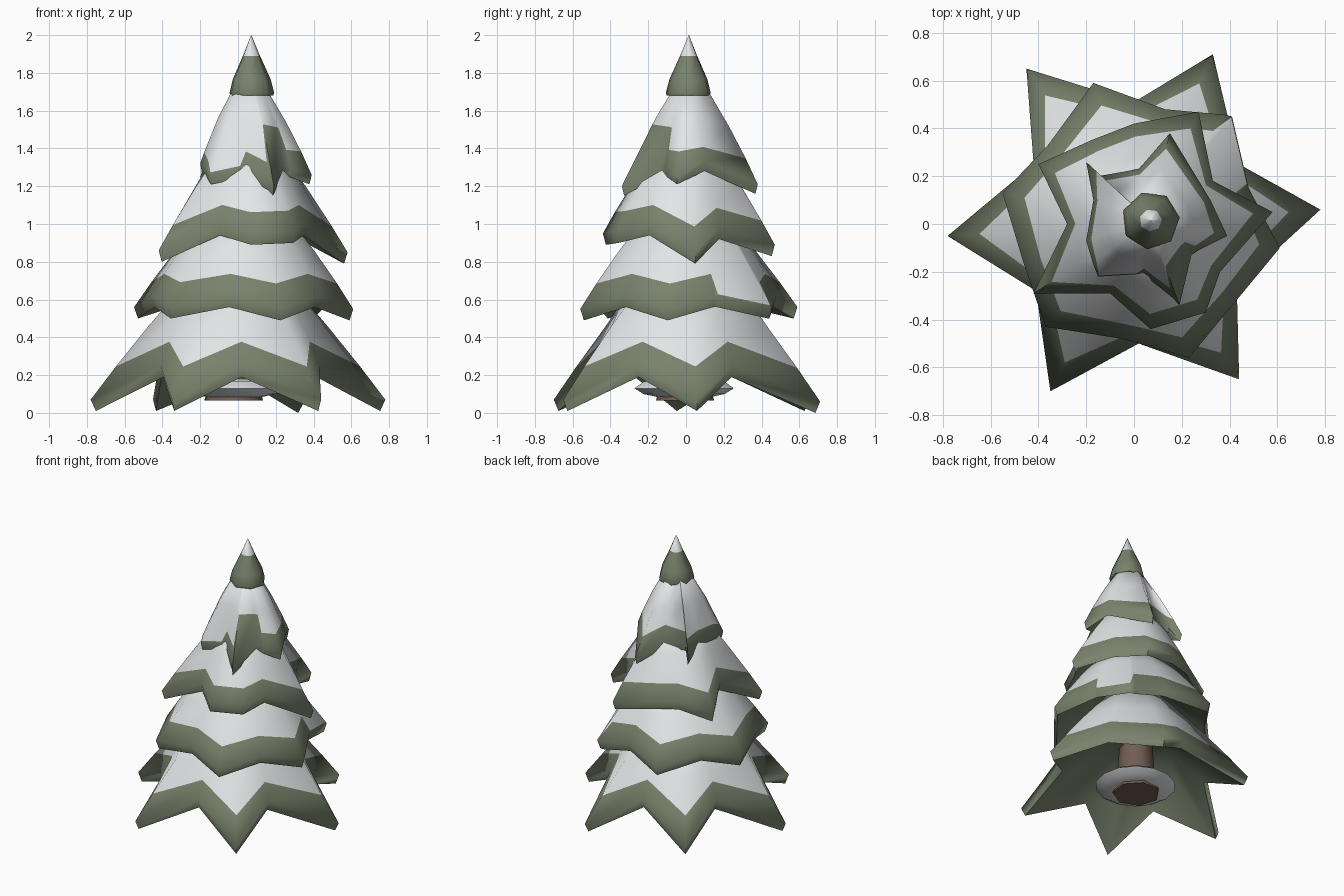
import bpy, bmesh
from math import cos, sin, tau
from mathutils import Vector

cube = bpy.data.objects.get("Cube")
if cube:
    bpy.data.objects.remove(cube, do_unlink=True)


def make_material(name, rgb):
    mat = bpy.data.materials.new(name)
    mat.use_nodes = True
    color = (*rgb, 1)
    mat.diffuse_color = color
    bsdf = mat.node_tree.nodes["Principled BSDF"]
    bsdf.inputs["Base Color"].default_value = color
    bsdf.inputs["Roughness"].default_value = 0.9
    return mat


needle_green = make_material("needle_green", (.19, .225, .15))
snow_white = make_material("snow_white", (.8, .81, .83))
bark_brown = make_material("bark_brown", (.16, .11, .085))


def loft(name, rings, band_materials, materials, angle=1.45):
    """Join equal-length rings with quads, cap both ends, colour each band."""
    bm = bmesh.new()
    rows = [[bm.verts.new(p) for p in ring] for ring in rings]
    count = len(rows[0])
    for lower, upper, slot in zip(rows, rows[1:], band_materials):
        for i in range(count):
            j = (i + 1) % count
            face = bm.faces.new((lower[i], lower[j], upper[j], upper[i]))
            face.material_index = slot
    bottom = bm.faces.new(rows[0][::-1])
    bottom.material_index = band_materials[0]
    top = bm.faces.new(rows[-1])
    top.material_index = band_materials[-1]
    bmesh.ops.triangulate(bm, faces=[bottom, top])
    mesh = bpy.data.meshes.new(name)
    bm.to_mesh(mesh)
    bm.free()
    for mat in materials:
        mesh.materials.append(mat)
    obj = bpy.data.objects.new(name, mesh)
    bpy.context.collection.objects.link(obj)
    bpy.ops.object.select_all(action='DESELECT')
    obj.select_set(True)
    bpy.context.view_layer.objects.active = obj
    bpy.ops.object.shade_smooth_by_angle(angle=angle)
    return obj


def circle(radius, z, sides, center=(0, 0), turn=0.0):
    return [Vector((center[0] + radius * cos(tau * i / sides + turn),
                    center[1] + radius * sin(tau * i / sides + turn), z))
            for i in range(sides)]


def branch_tier(name, outline, center, top_radius, top_z, snow=0.27,
                rim=0.06, bulge=0.012):
    """Star-shaped skirt: hollow underside, thick rim, green band, snow cone.
    Each outline point is x, y, rim bottom height and optional snow line."""
    under, low, high, edge, middle, top = [], [], [], [], [], []
    for x, y, z, *line in outline:
        axis = Vector((*center, 0))
        tip = Vector((x, y, z + rim))
        out = Vector((x, y, 0)) - axis
        side = out.normalized()
        peak = axis + side * top_radius + Vector((0, 0, top_z))
        f = line[0] if line else snow
        under.append(axis + out * 0.5 + Vector((0, 0, z + (top_z - z) * 0.42)))
        low.append(axis + out * 0.965 + Vector((0, 0, z)))
        high.append(tip)
        edge.append(tip.lerp(peak, f) + side * bulge * min(1, f * 3))
        middle.append(tip.lerp(peak, max(0.6, f + 0.08)) + side * bulge)
        top.append(peak)
    return loft(name, [under, low, high, edge, middle, top],
                [0, 0, 0, 1, 1], [needle_green, snow_white])


# Four skirts of branches, outlines run counter-clockwise
branch_tier("bottom_branches", [
    (.78, .06, .01), (.44, .25, .19), (.33, .71, 0), (0, .51, .19),
    (-.45, .65, .01), (-.42, .25, .19), (-.78, -.05, .01), (-.41, -.28, .19),
    (-.35, -.7, .01), (.02, -.5, .19), (.44, -.65, .01), (.43, -.26, .19),
], (0, 0), .25, .72)

branch_tier("lower_branches", [
    (.61, -.1, .49), (.48, .15, .56), (.475, .17, .56, .02),
    (.41, .45, .5, .02), (.38, .457, .5), (.13, .48, .56),
    (-.17, .59, .5), (-.36, .33, .56), (-.55, .13, .5), (-.46, -.17, .56),
    (-.37, -.43, .5), (-.05, -.48, .56), (.23, -.56, .49), (.42, -.33, .56),
], (.04, 0), .22, 1.05)

branch_tier("middle_branches", [
    (.58, .05, .79), (.33, .18, .92), (.27, .47, .83), (0, .42, .88),
    (-.18, .35, .9), (-.4, .25, .83), (-.28, 0, .94), (-.42, -.29, .8),
    (-.1, -.29, .94), (.07, -.44, .89), (.3, -.37, .9), (.36, -.2, .94),
], (.05, .01), .15, 1.42, snow=.24)

branch_tier("upper_branches", [
    (.39, -.05, 1.21, .27), (.32, .1, 1.28, .2), (.15, .38, 1.16),
    (.02, .23, 1.26), (-.15, .2, 1.27, .2), (-.2, .26, 1.2, .25),
    (-.17, .1, 1.27, .15), (-.2, -.07, 1.27, .15), (-.17, -.17, 1.24, .1),
    (-.15, -.22, 1.21, .03), (.01, -.21, 1.24, .04), (.04, -.21, 1.24, .22),
    (.165, -.312, 1.18, .2), (.19, -.34, 1.15, .63), (.24, -.13, 1.26, .5),
    (.27, -.11, 1.25, .5), (.28, -.105, 1.25, .22),
], (.06, .02), .09, 1.72, rim=.05)

# Pointed treetop with a snowy end
peak_center = (.07, .015)
loft("treetop", [circle(r, z, 7, peak_center, .1) for r, z in
                 [(.08, 1.7), (.118, 1.68), (.122, 1.695), (.104, 1.765),
                  (.047, 1.89), (.001, 2)]],
     [0, 0, 0, 0, 1], [needle_green, snow_white])

# Trunk and the snow mound around its foot
loft("trunk", [circle(r, z, 7, (-.02, 0), .3) for r, z in
               [(.16, .065), (.15, .1), (.13, .2), (.1, .6)]],
     [0, 0, 0], [bark_brown])
loft("snow_mound", [circle(r, z, 14, (-.02, -.01)) for r, z in
                    [(.15, .085), (.22, .1), (.27, .13), (.22, .165),
                     (.12, .18)]],
     [0, 0, 0, 0], [snow_white])
